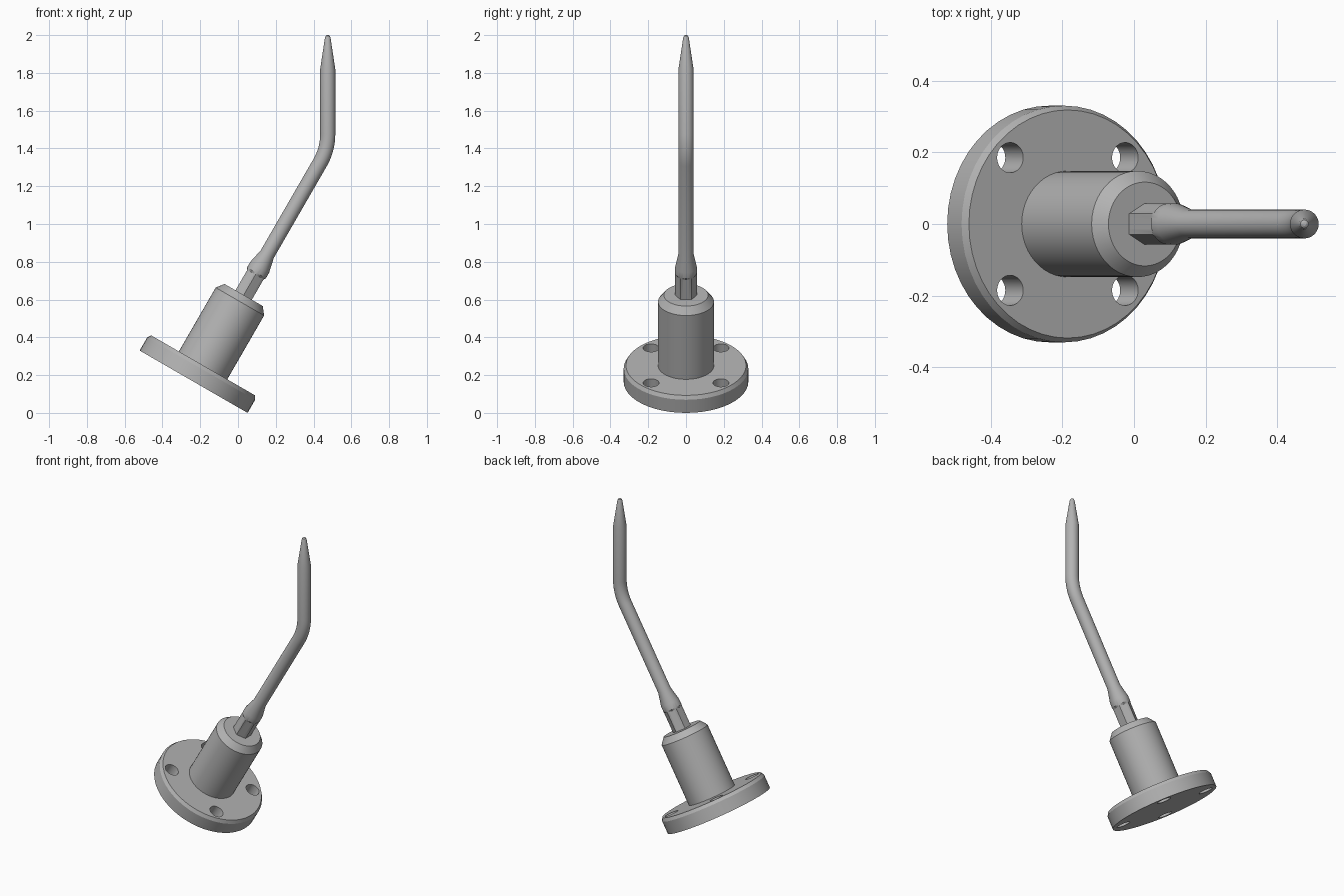
import bpy, bmesh, math
from mathutils import Matrix, Vector

cube = bpy.data.objects.get("Cube")
if cube:
    bpy.data.objects.remove(cube, do_unlink=True)

SEG = 48
TILT = math.radians(30)
FOOT = Vector((-0.235, 0, 0.165))                       # centre of the underside
AXIS = Vector((math.sin(TILT), 0, math.cos(TILT)))

steel = bpy.data.materials.new("grey steel")
steel.use_nodes = True
colour = (0.45, 0.45, 0.45, 1)
steel.diffuse_color = colour
steel.node_tree.nodes["Principled BSDF"].inputs["Base Color"].default_value = colour


def along(t):
    return FOOT + AXIS * t


def hex_radius(a, apothem):
    return apothem / math.cos((a + math.pi / 6) % (math.pi / 3) - math.pi / 6)


def sweep(name, rings):
    """Skin rings of (centre, tilt, radius, hexagonal) and cap both ends."""
    bm = bmesh.new()
    loops = []
    for centre, tilt, radius, hexagonal in rings:
        turn = Matrix.Rotation(tilt, 3, 'Y')
        loop = []
        for i in range(SEG):
            a = math.tau * i / SEG
            r = hex_radius(a, radius) if hexagonal else radius
            loop.append(bm.verts.new(centre + turn @ Vector((r * math.cos(a), r * math.sin(a), 0))))
        loops.append(loop)
    for low, high in zip(loops, loops[1:]):
        for i in range(SEG):
            j = (i + 1) % SEG
            bm.faces.new((low[i], low[j], high[j], high[i]))
    bm.faces.new(loops[0][::-1])
    bm.faces.new(loops[-1])
    mesh = bpy.data.meshes.new(name)
    bm.to_mesh(mesh)
    bm.free()
    mesh.materials.append(steel)
    ob = bpy.data.objects.new(name, mesh)
    bpy.context.collection.objects.link(ob)
    return ob


def activate(ob):
    bpy.ops.object.select_all(action='DESELECT')
    ob.select_set(True)
    bpy.context.view_layer.objects.active = ob


def smooth(ob):
    activate(ob)
    bpy.ops.object.shade_smooth_by_angle(angle=math.radians(20))


# Flanged base with a chamfered socket
profile = [(0, 0.33), (0.08, 0.33), (0.1, 0.318), (0.1, 0.148), (0.49, 0.148), (0.53, 0.117)]
base = sweep("flanged_base", [(along(t), TILT, r, False) for t, r in profile])

# Four bolt holes through the flange
turn = Matrix.Rotation(TILT, 3, 'Y')
for sx in (-1, 1):
    for sy in (-1, 1):
        offset = turn @ Vector((0.185 * sx, 0.185 * sy, 0))
        cutter = sweep("hole_cutter", [(along(t) + offset, TILT, 0.042, False) for t in (-0.1, 0.2)])
        cutter.hide_render = True
        activate(base)
        cut = base.modifiers.new("bolt_hole", 'BOOLEAN')
        cut.object = cutter
        cut.operation = 'DIFFERENCE'
        cut.solver = 'EXACT'
        bpy.ops.object.modifier_apply(modifier=cut.name)
        bpy.data.objects.remove(cutter, do_unlink=True)
smooth(base)

# Rod: hexagonal root, round collar, taper to the slim shaft
rings = [(along(t), TILT, r, h) for t, r, h in
         [(0.5, 0.05, True), (0.655, 0.05, True), (0.665, 0.0575, False),
          (0.70, 0.0575, False), (0.78, 0.04, False)]]

# Bend from the tilted axis to vertical
BEND = 0.3
corner = along(1.42)
reach = BEND * math.tan(TILT / 2)
pivot = corner + Vector((-BEND, 0, reach))
STEPS = 10
for k in range(STEPS + 1):
    a = TILT * (1 - k / STEPS)
    rings.append((pivot + BEND * Vector((math.cos(a), 0, -math.sin(a))), a, 0.04, False))

# Upright end with a conical, slightly rounded tip
for z, r in [(1.82, 0.04), (1.985, 0.015), (1.996, 0.011), (2.0, 0.005)]:
    rings.append((Vector((corner.x, 0, z)), 0, r, False))
smooth(sweep("bent_rod", rings))
